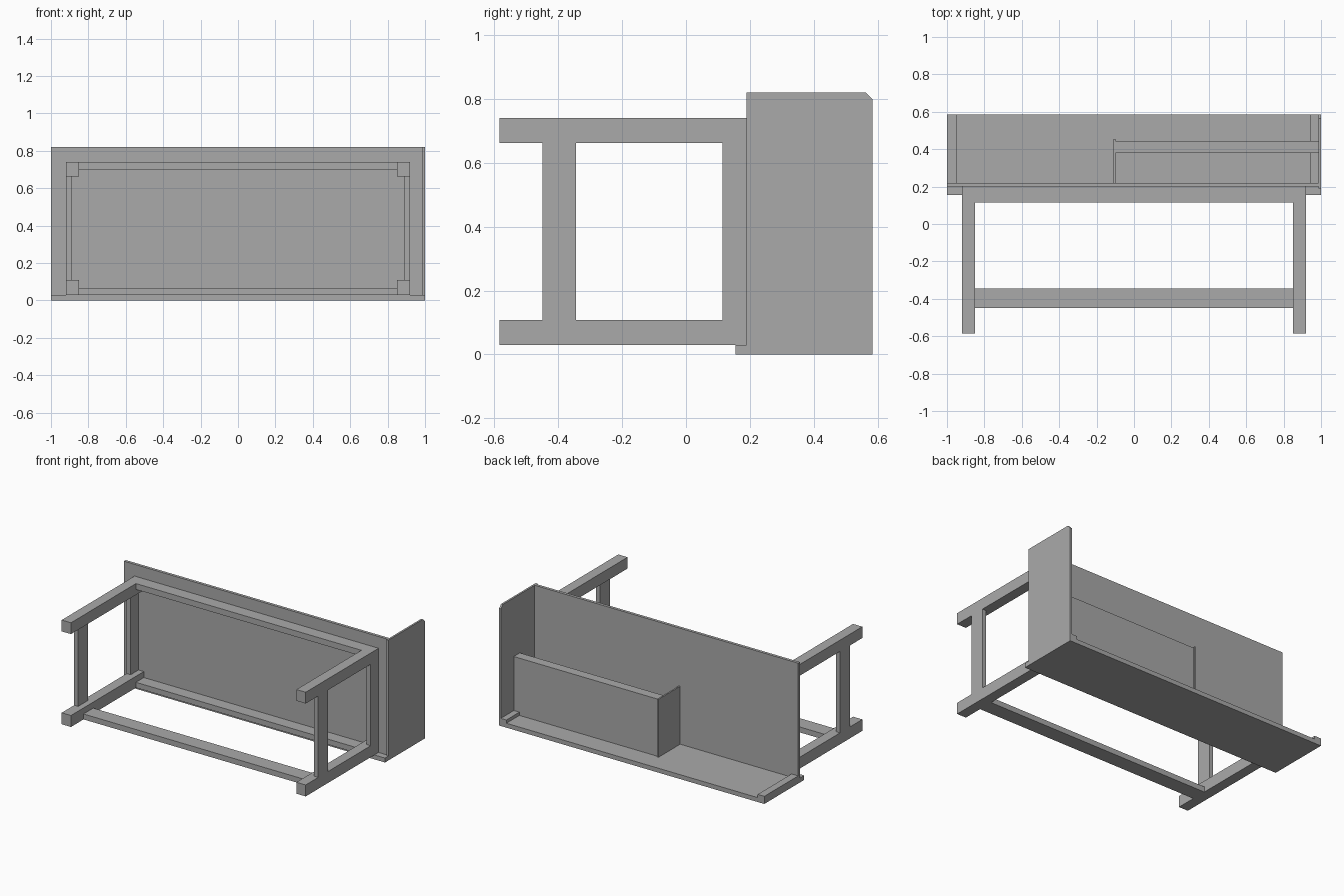
import bpy
import bmesh

cube = bpy.data.objects.get("Cube")
if cube:
    bpy.data.objects.remove(cube, do_unlink=True)

grey = bpy.data.materials.new("plain_grey")
grey.use_nodes = True
colour = (0.4, 0.4, 0.4, 1)
grey.diffuse_color = colour
grey.node_tree.nodes["Principled BSDF"].inputs["Base Color"].default_value = colour


def box(name, x, y, z):
    """Axis-aligned board given its (min, max) extent on each axis."""
    bm = bmesh.new()
    bmesh.ops.create_cube(bm, size=1)
    for v in bm.verts:
        v.co = [lim[0] if c < 0 else lim[1] for c, lim in zip(v.co, (x, y, z))]
    mesh = bpy.data.meshes.new(name)
    bm.to_mesh(mesh)
    bm.free()
    mesh.materials.append(grey)
    obj = bpy.data.objects.new(name, mesh)
    bpy.context.collection.objects.link(obj)
    return obj


FRONT, TOP_FACE, BACK = -0.585, 0.20, 0.585
LOW, HIGH = 0.03, 0.74
OUT, IN = 0.92, 0.85
END = 0.987

# Upright main panel and the long board under it
box("main_panel", (-1, END), (TOP_FACE, 0.22), (LOW, 0.82))
box("base_board", (-1, 1), (0.155, BACK), (0, LOW))

# End panel with a clipped upper rear corner
end_panel = box("end_panel", (END, 1), (0.19, BACK), (0, 0.82))
bm = bmesh.new()
bm.from_mesh(end_panel.data)
corner = [e for e in bm.edges if all(v.co.y > 0.5 and v.co.z > 0.5 for v in e.verts)]
bmesh.ops.bevel(bm, geom=corner, offset=0.022, segments=1, affect='EDGES')
bm.to_mesh(end_panel.data)
bm.free()

# Low battens at both ends of the base board
box("right_batten", (-1, -0.95), (0.22, BACK), (LOW, 0.052))
box("left_batten", (0.945, END), (0.22, BACK), (LOW, 0.052))

# Compartment behind the main panel
box("compartment_board", (-0.10, END), (0.38, 0.445), (LOW, 0.42))
box("compartment_divider", (-0.11, -0.10), (0.22, 0.455), (LOW, 0.425))

# Leg frames, one on each side
for side, s in (("left", 1), ("right", -1)):
    leg_x = sorted((s * IN, s * OUT))
    rail_x = sorted((s * 0.89, s * OUT))
    box(side + "_lower_leg", leg_x, (FRONT, TOP_FACE), (LOW, 0.108))
    box(side + "_upper_leg", leg_x, (FRONT, TOP_FACE), (0.663, HIGH))
    box(side + "_apron", rail_x, (0.115, TOP_FACE), (0.108, 0.663))
    box(side + "_stretcher", rail_x, (-0.45, -0.345), (0.108, 0.663))

# Long rails joining the legs
box("upper_apron", (-IN, IN), (0.115, TOP_FACE), (0.70, HIGH))
box("lower_apron", (-IN, IN), (0.115, TOP_FACE), (LOW, 0.067))
box("long_stretcher", (-IN, IN), (-0.45, -0.345), (LOW, 0.067))
